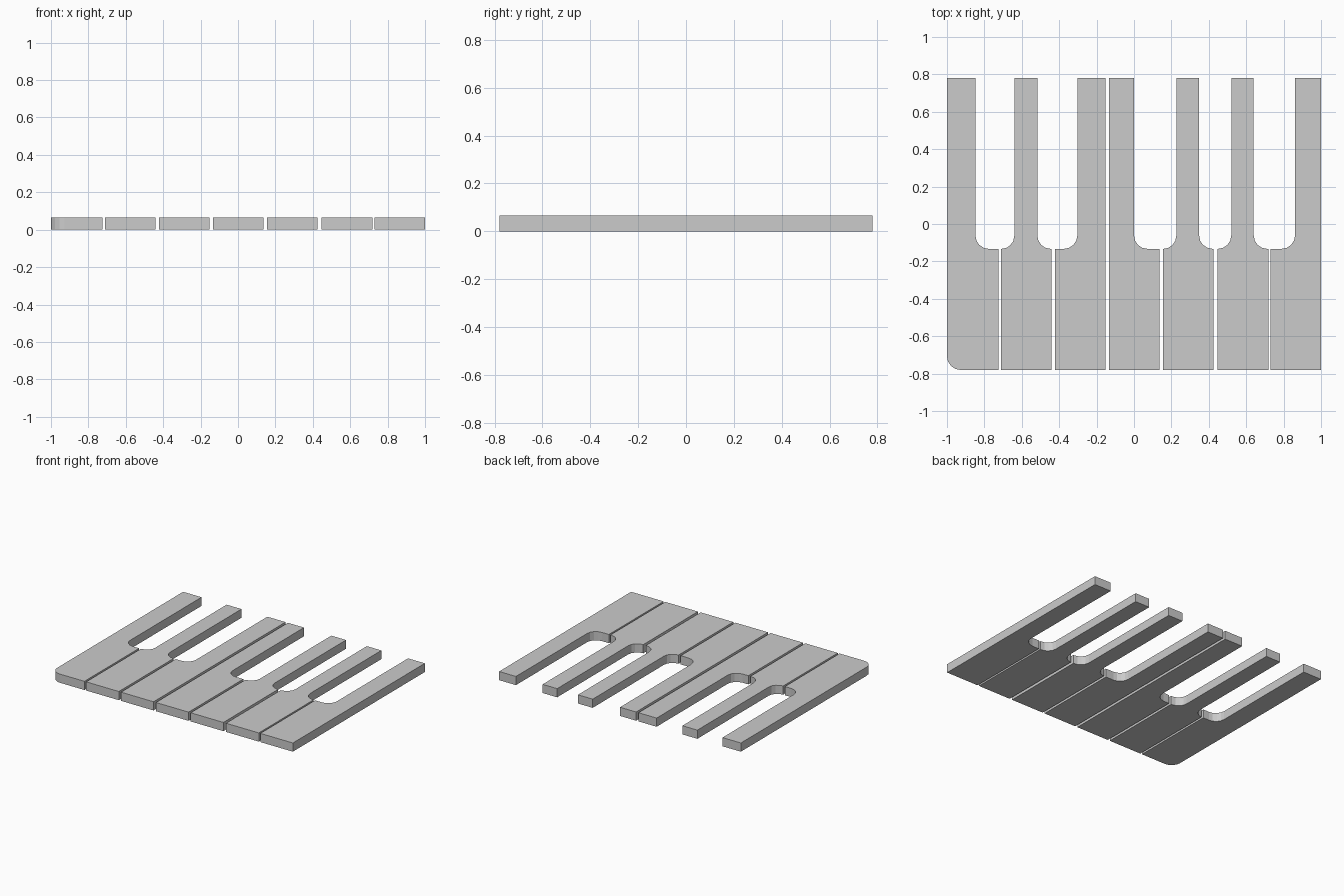
import bpy, bmesh
from math import pi, cos, sin

if "Cube" in bpy.data.objects:
    bpy.data.objects.remove(bpy.data.objects["Cube"])

BACK, FRONT, SHOULDER = 0.78, -0.78, -0.133
HEIGHT, R, SEG = 0.065, 0.072, 4


def arc(cx, cy, r, a0, a1):
    return [(cx + r * cos(a0 + (a1 - a0) * i / SEG),
             cy + r * sin(a0 + (a1 - a0) * i / SEG)) for i in range(SEG + 1)]


def make_key(name, left, right, neck_left, neck_right, round_corner=False):
    # Outline runs counter-clockwise from the front left corner
    if round_corner:
        pts = arc(left + R, FRONT + R, R, pi, 1.5 * pi)
    else:
        pts = [(left, FRONT)]
    pts.append((right, FRONT))
    # Right notch with a filleted shoulder
    if right - neck_right > 0.01:
        r = min(R, right - neck_right - 0.001)
        pts.append((right, SHOULDER))
        pts += arc(neck_right + r, SHOULDER + r, r, 1.5 * pi, pi)
    pts += [(neck_right, BACK), (neck_left, BACK)]
    # Left notch with a filleted shoulder
    if neck_left - left > 0.01:
        r = min(R, neck_left - left - 0.001)
        pts += arc(neck_left - r, SHOULDER + r, r, 0, -0.5 * pi)
        pts.append((left, SHOULDER))

    bm = bmesh.new()
    face = bm.faces.new([bm.verts.new((x, y, 0)) for x, y in pts])
    ext = bmesh.ops.extrude_face_region(bm, geom=[face], use_keep_orig=True)
    top = [v for v in ext["geom"] if isinstance(v, bmesh.types.BMVert)]
    bmesh.ops.translate(bm, verts=top, vec=(0, 0, HEIGHT))
    bmesh.ops.recalc_face_normals(bm, faces=bm.faces)
    mesh = bpy.data.meshes.new(name)
    bm.to_mesh(mesh)
    bm.free()
    bpy.context.collection.objects.link(bpy.data.objects.new(name, mesh))


# Seven white keys: front left/right, neck left/right
keys = [
    (-1.0, -0.725, -1.0, -0.848),
    (-0.71, -0.44, -0.64, -0.517),
    (-0.422, -0.153, -0.303, -0.153),
    (-0.133, 0.137, -0.133, 0.0),
    (0.155, 0.425, 0.226, 0.348),
    (0.447, 0.718, 0.52, 0.64),
    (0.731, 1.0, 0.861, 1.0),
]
for i, k in enumerate(keys):
    make_key(f"white_key_{i + 1}", *k, round_corner=(i == 0))
